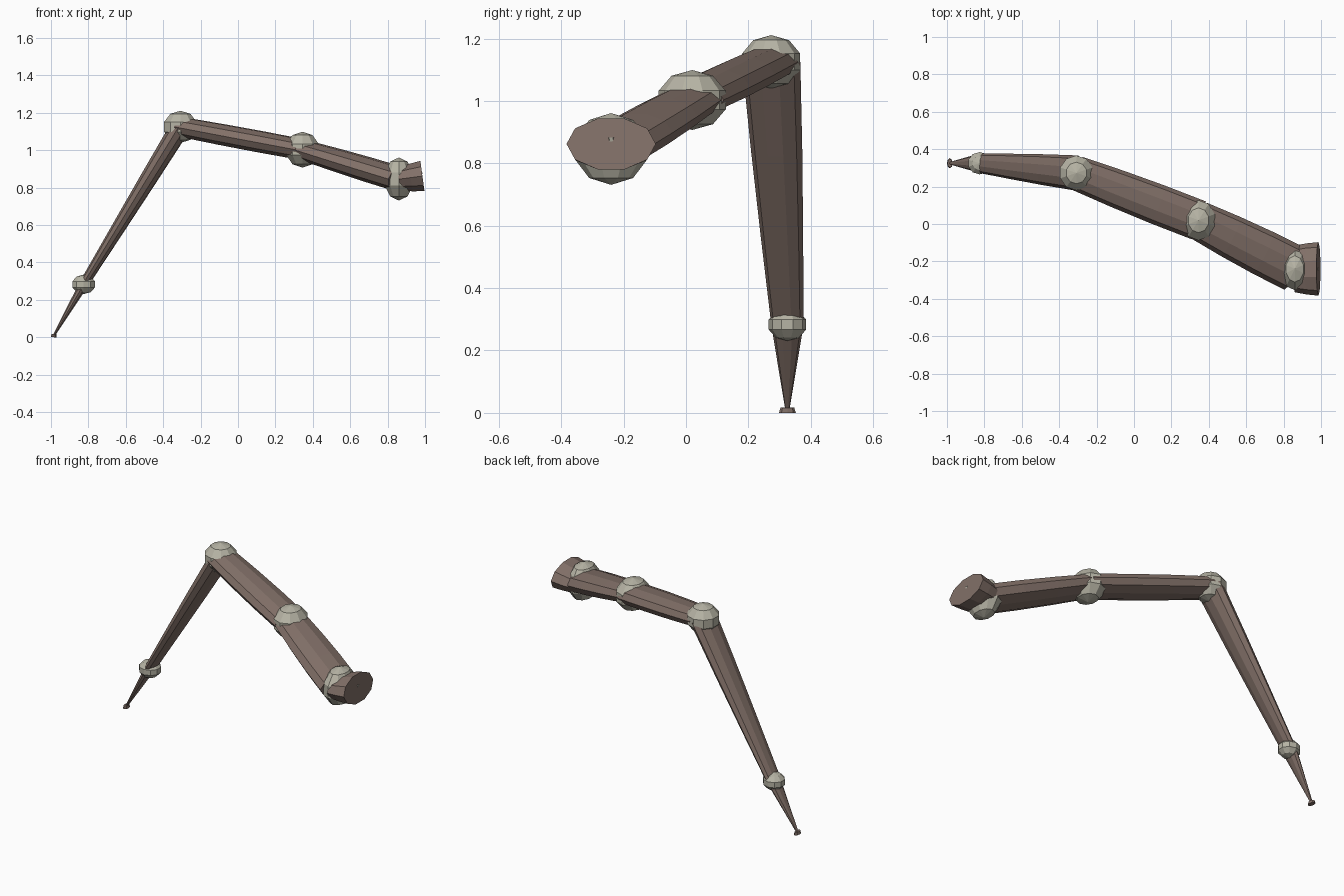
import bpy, bmesh, math
from mathutils import Vector

if "Cube" in bpy.data.objects:
    bpy.data.objects.remove(bpy.data.objects["Cube"])


def material(name, rgb):
    m = bpy.data.materials.new(name)
    m.diffuse_color = (*rgb, 1)
    m.use_nodes = True
    m.node_tree.nodes["Principled BSDF"].inputs["Base Color"].default_value = m.diffuse_color
    return m


BROWN = material("shell brown", (0.222, 0.162, 0.138))
BONE = material("joint bone", (0.47, 0.455, 0.375))


def finish(name, bm, mat):
    bmesh.ops.recalc_face_normals(bm, faces=bm.faces)
    me = bpy.data.meshes.new(name)
    bm.to_mesh(me)
    bm.free()
    me.materials.append(mat)
    ob = bpy.data.objects.new(name, me)
    bpy.context.collection.objects.link(ob)
    return ob


def limb(name, a, b, ra, rb, bulge=0.0, rings=4, sides=10):
    """Ten-sided oval tube from a to b; radii are (sideways, thickness)."""
    a, b = Vector(a), Vector(b)
    d = (b - a).normalized()
    side = Vector((0, 0, 1)).cross(d).normalized()
    up = d.cross(side)
    bm = bmesh.new()
    loops = []
    for i in range(rings):
        t = i / (rings - 1)
        k = 1 + bulge * math.sin(math.pi * t)
        rs, ru = (k * (p + (q - p) * t) for p, q in zip(ra, rb))
        loop = []
        for j in range(sides):
            w = math.tau * j / sides
            loop.append(bm.verts.new(a.lerp(b, t) + side * rs * math.cos(w) + up * ru * math.sin(w)))
        loops.append(loop)
    for p, q in zip(loops, loops[1:]):
        for j in range(sides):
            n = (j + 1) % sides
            bm.faces.new((p[j], p[n], q[n], q[j]))
    bm.faces.new(loops[0])
    bm.faces.new(loops[-1])
    return finish(name, bm, BROWN)


def joint(name, centre, scale):
    """Faceted ball with a flat band around its equator."""
    bm = bmesh.new()
    bmesh.ops.create_uvsphere(bm, u_segments=10, v_segments=5, radius=1)
    bmesh.ops.scale(bm, vec=scale, verts=bm.verts)
    bmesh.ops.translate(bm, vec=centre, verts=bm.verts)
    return finish(name, bm, BONE)


HIP = (0.86, -0.24, 0.846)
THIGH = (0.345, 0.02, 1.003)
KNEE = (-0.308, 0.273, 1.125)
ANKLE = (-0.825, 0.325, 0.283)
TIP = (-0.983, 0.325, 0.012)

# Leg segments from the body outwards
limb("hip_stub", (0.986, -0.24, 0.862), (0.86, -0.24, 0.845), (0.143, 0.086), (0.125, 0.066), 0.02, 3)
limb("upper_leg", HIP, THIGH, (0.125, 0.067), (0.104, 0.054), 0.06)
limb("middle_leg", THIGH, KNEE, (0.108, 0.057), (0.092, 0.054), 0.06)
limb("shin", KNEE, ANKLE, (0.094, 0.054), (0.052, 0.025), 0.04)
limb("claw", ANKLE, TIP, (0.052, 0.026), (0.007, 0.006), 0.0, 2)

# Ball joints
joint("hip_joint", HIP, (0.083, 0.120, 0.115))
joint("thigh_joint", THIGH, (0.096, 0.113, 0.096))
joint("knee_joint", KNEE, (0.096, 0.098, 0.086))
joint("ankle_joint", ANKLE, (0.067, 0.063, 0.052))

# Small foot pad under the claw
limb("foot_pad", (-0.985, 0.325, 0.0), (-0.984, 0.325, 0.017), (0.027, 0.015), (0.022, 0.013), 0.0, 2, 8)

# Tiny pin in the middle of the hip end
bm = bmesh.new()
bmesh.ops.create_cone(bm, cap_ends=True, segments=6, radius1=0.003, radius2=0.013, depth=0.04)
bmesh.ops.translate(bm, vec=(0.976, -0.24, 0.862), verts=bm.verts)
finish("hip_pin", bm, BONE)
